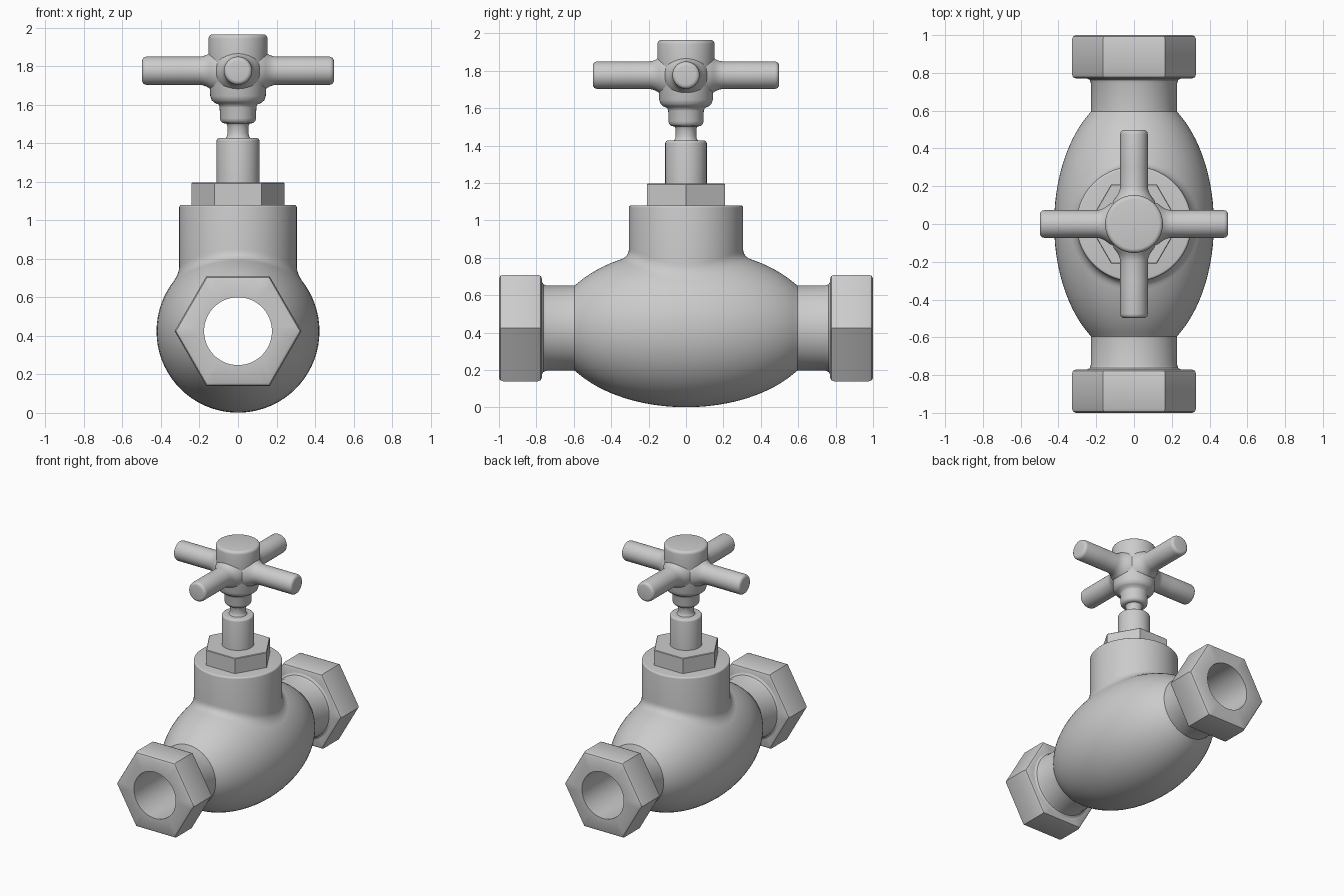
import bpy
import bmesh
from math import sin, cos, pi, sqrt, radians
from mathutils import Matrix, Vector

if "Cube" in bpy.data.objects:
    bpy.data.objects.remove(bpy.data.objects["Cube"])

metal = bpy.data.materials.new("light grey metal")
GREY = (0.6, 0.6, 0.6, 1)
metal.diffuse_color = GREY
metal.use_nodes = True
metal.node_tree.nodes["Principled BSDF"].inputs["Base Color"].default_value = GREY

SEG = 72
AXIS_Z = 0.424      # height of the pipe axis
BODY_R = 0.423      # widest radius of the body
BODY_L = 0.704      # half length of the full ellipsoid
BORE = 0.176
BONNET_R = 0.305


def skin(name, rings, place=Matrix(), ends="cap", angle=35):
    """Join rings of points; ends are 'cap', 'loop' or 'open'."""
    bm = bmesh.new()
    loops = [[bm.verts.new(place @ Vector(p)) for p in ring] for ring in rings]
    pairs = list(zip(loops, loops[1:]))
    if ends == "loop":
        pairs.append((loops[-1], loops[0]))
    for a, b in pairs:
        for i in range(SEG):
            j = (i + 1) % SEG
            bm.faces.new((a[i], a[j], b[j], b[i]))
    if ends == "cap":
        bm.faces.new(loops[0])
        bm.faces.new(loops[-1])
    if ends != "open":
        bmesh.ops.recalc_face_normals(bm, faces=bm.faces)
    mesh = bpy.data.meshes.new(name)
    bm.to_mesh(mesh)
    bm.free()
    mesh.materials.append(metal)
    obj = bpy.data.objects.new(name, mesh)
    bpy.context.collection.objects.link(obj)
    bpy.ops.object.select_all(action="DESELECT")
    obj.select_set(True)
    bpy.context.view_layer.objects.active = obj
    bpy.ops.object.shade_smooth_by_angle(angle=radians(angle))
    return obj


def ring(r, h, hexagon=False):
    pts = []
    for i in range(SEG):
        a = 2 * pi * i / SEG
        k = cos(pi / 6) / cos(a % (pi / 3) - pi / 6) if hexagon else 1
        pts.append((r * k * cos(a), r * k * sin(a), h))
    return pts


def lathe(name, profile, place=Matrix(), ends="cap", angle=35):
    return skin(name, [ring(*p) for p in profile], place, ends, angle)


def rounded(r, z0, z1, b):
    """Upright profile with a rounded top edge."""
    arc = [(r - b + b * cos(t * pi / 8), z1 - b + b * sin(t * pi / 8)) for t in range(5)]
    return [(r, z0)] + arc


# Pipe body: ellipsoid between two necks, with a bore right through
along_y = Matrix.Translation((0, 0, AXIS_Z)) @ Matrix.Rotation(-pi / 2, 4, "X")
half = [(BODY_R * sqrt(1 - (y / BODY_L) ** 2), y)
        for y in [0.575 * sin(i * pi / 32) for i in range(1, 17)]]
half += [(0.228, 0.595), (0.228, 0.745), (0.234, 0.762), (0.25, 0.772), (0.25, 0.8)]
outer = [(r, -y) for r, y in reversed(half)] + [(BODY_R, 0)] + half
lathe("valve_body", outer + [(BORE, 0.8), (BORE, -0.8)], along_y, "loop")

# Hexagonal pipe nuts
nut = [(BORE, 0.771), (0.307, 0.771, True), (0.322, 0.777, True), (0.329, 0.792, True),
       (0.329, 0.978, True), (0.322, 0.993, True), (0.307, 1.0, True), (BORE, 1.0)]
for label, turn in (("back", 0), ("front", pi)):
    lathe(label + "_pipe_nut", nut, along_y @ Matrix.Rotation(turn, 4, "X"), "loop")

# Bonnet and the fillet that blends it into the body
lathe("bonnet", rounded(BONNET_R, 0.64, 1.08, 0.012))


def body_top(x, y):
    r = BODY_R * sqrt(1 - (y / BODY_L) ** 2)
    return AXIS_Z + sqrt(r * r - x * x)


FILLET = 0.045
fillet_rings = []
for step in range(9):
    t = step / 8
    points = []
    for i in range(SEG):
        c, s = cos(2 * pi * i / SEG), sin(2 * pi * i / SEG)
        r0, r1 = BONNET_R, BONNET_R + FILLET
        corner = Vector((r0 * c, r0 * s, body_top(r0 * c, r0 * s)))
        low = Vector((r1 * c, r1 * s, body_top(r1 * c, r1 * s)))
        high = corner + Vector((0, 0, FILLET))
        points.append(low * (1 - t) ** 2 + corner * 2 * t * (1 - t) + high * t * t)
    fillet_rings.append(points)
skin("bonnet_fillet", fillet_rings, ends="open")

# Packing nut and gland
lathe("packing_nut", [(0.242, 1.07, True), (0.242, 1.192, True), (0.238, 1.196, True)])
lathe("gland", rounded(0.111, 1.18, 1.427, 0.015))

# Spindle
lathe("spindle", [(0.068, 1.42), (0.058, 1.436), (0.055, 1.45),
                  (0.055, 1.49), (0.062, 1.503), (0.075, 1.515)])

# Handle hub with a collar beneath
hub = [(0.065, 1.502), (0.08, 1.505), (0.09, 1.515), (0.094, 1.53), (0.095, 1.585),
       (0.1, 1.6), (0.122, 1.61), (0.136, 1.622), (0.144, 1.645)]
lathe("handle_hub", hub + rounded(0.153, 1.85, 1.965, 0.022), angle=50)

# Four handle arms flaring into the hub
arm = [(0.125, 0.08), (0.108, 0.125), (0.094, 0.145), (0.083, 0.162), (0.076, 0.18), (0.073, 0.2)]
for n, label in enumerate(("left", "back", "right", "front")):
    place = (Matrix.Translation((0, 0, 1.776)) @ Matrix.Rotation(n * pi / 2, 4, "Z")
             @ Matrix.Rotation(pi / 2, 4, "Y"))
    lathe(label + "_handle_arm", arm + rounded(0.073, 0.3, 0.498, 0.022), place, angle=50)
